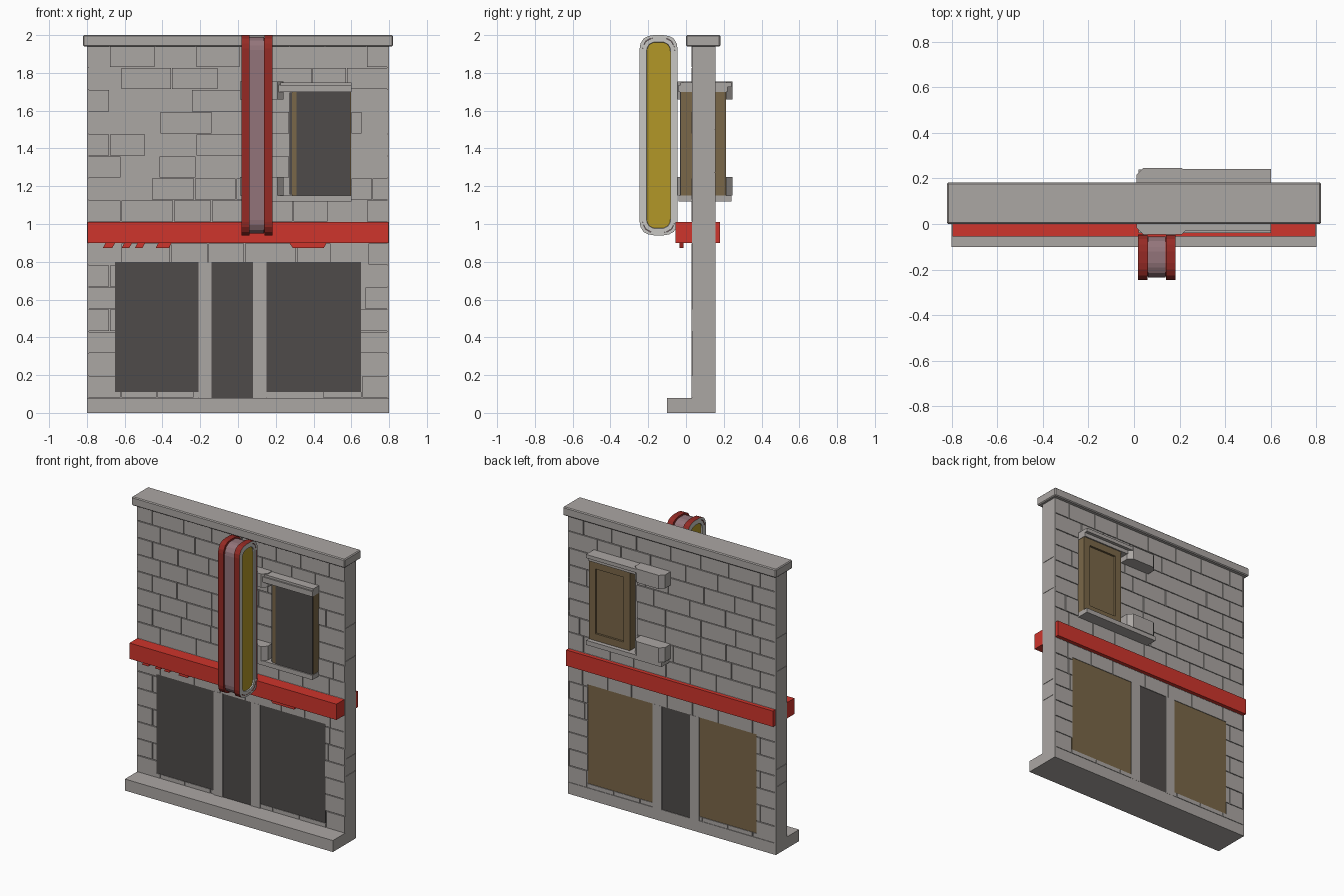
import bpy, bmesh, random

if "Cube" in bpy.data.objects:
    bpy.data.objects.remove(bpy.data.objects["Cube"])
random.seed(4)


def mat(name, r, g, b):
    m = bpy.data.materials.new(name)
    m.diffuse_color = (r, g, b, 1)
    m.use_nodes = True
    m.node_tree.nodes["Principled BSDF"].inputs["Base Color"].default_value = m.diffuse_color
    return m


STONE = mat("warm grey stone", 0.41, 0.385, 0.37)
DARK = mat("dark glass", 0.078, 0.071, 0.068)
BROWN = mat("brown wood", 0.195, 0.135, 0.065)
RED = mat("bright red", 0.62, 0.035, 0.025)
DEEP = mat("deep red", 0.30, 0.023, 0.018)
PINK = mat("dusty pink", 0.29, 0.175, 0.195)
YELLOW = mat("mustard yellow", 0.45, 0.31, 0.02)
RIM = mat("pale grey", 0.58, 0.57, 0.55)


def finish(bm, name, *mats):
    bmesh.ops.recalc_face_normals(bm, faces=bm.faces)
    me = bpy.data.meshes.new(name)
    bm.to_mesh(me)
    bm.free()
    for m in mats:
        me.materials.append(m)
    ob = bpy.data.objects.new(name, me)
    bpy.context.collection.objects.link(ob)
    return ob


def add_box(bm, x0, x1, y0, y1, z0, z1):
    vs = bmesh.ops.create_cube(bm, size=1)["verts"]
    for v in vs:
        v.co.x = x1 if v.co.x > 0 else x0
        v.co.y = y1 if v.co.y > 0 else y0
        v.co.z = z1 if v.co.z > 0 else z0
    return vs


def box(name, m, *b, bevel=0):
    bm = bmesh.new()
    add_box(bm, *b)
    if bevel:
        bmesh.ops.bevel(bm, geom=bm.edges[:], offset=bevel, segments=1, affect='EDGES')
    return finish(bm, name, m)


def subtract(rect, hole):
    """Pieces of rect (x0, x1, z0, z1) left outside hole."""
    x0, x1, z0, z1 = rect
    a0, a1, c0, c1 = hole
    if x1 <= a0 or x0 >= a1 or z1 <= c0 or z0 >= c1:
        return [rect]
    m0, m1 = max(z0, c0), min(z1, c1)
    parts = [(x0, x1, z0, c0), (x0, x1, c1, z1), (x0, a0, m0, m1), (a1, x1, m0, m1)]
    return [p for p in parts if p[1] - p[0] > 0.004 and p[3] - p[2] > 0.004]


# wall core, plinth and cornice
box("wall_core", STONE, -0.797, 0.797, 0.039, 0.146, 0.02, 1.95)
box("plinth", STONE, -0.8, 0.8, -0.10, 0.155, 0, 0.08)
box("cornice", STONE, -0.82, 0.82, 0.0, 0.182, 1.94, 2.0, bevel=0.006)

# openings: x0, x1, z0, z1
LEFT_WIN = (-0.65, -0.21, 0.11, 0.80)
DOOR = (-0.14, 0.08, 0.08, 0.80)
RIGHT_WIN = (0.15, 0.65, 0.11, 0.80)
UPPER = (0.27, 0.60, 1.15, 1.70)
PIERS = [(-0.21, -0.14, 0.08, 0.80), (0.08, 0.15, 0.08, 0.80)]

# brick courses on both faces, with openings left clear
bm = bmesh.new()
GAP = 0.0025
for z_lo, z_hi, rows in ((0.08, 0.90, 7), (1.01, 1.945, 8)):
    h = (z_hi - z_lo) / rows
    for r in range(rows):
        x = -0.8
        first = 0.12 if r % 2 else 0.18
        while x < 0.8:
            w = first if x == -0.8 else random.uniform(0.18, 0.28)
            end = x + w if x + w < 0.72 else 0.8
            pieces = [(x + (GAP if x > -0.8 else 0), end - (GAP if end < 0.8 else 0),
                       z_lo + r * h + GAP, z_lo + (r + 1) * h - GAP)]
            for hole in [LEFT_WIN, DOOR, RIGHT_WIN, UPPER] + PIERS:
                pieces = [q for p in pieces for q in subtract(p, hole)]
            d = random.uniform(0, 0.002)
            for p in pieces:
                add_box(bm, p[0], p[1], 0.030 + d, 0.042, p[2], p[3])
                add_box(bm, p[0], p[1], 0.143, 0.156 - d, p[2], p[3])
            x = end
finish(bm, "brick_courses", STONE)

# brick ends on the side faces
bm = bmesh.new()
for z0, z1 in ((0.08, 0.47), (0.474, 0.59), (0.594, 0.9), (1.01, 1.27), (1.274, 1.5), (1.504, 1.945)):
    for s in (-1, 1):
        a, b = sorted((s * 0.79, s * 0.8))
        add_box(bm, a, b, 0.031, 0.155, z0, z1)
finish(bm, "wall_ends", STONE)

# door piers
for i, p in enumerate(PIERS):
    box(f"door_pier_{i}", STONE, p[0], p[1], 0.030, 0.156, p[2], p[3])

# ground floor panes: dark outside, brown boards inside
for name, (x0, x1, z0, z1), back in (("left_window", LEFT_WIN, BROWN),
                                     ("right_window", RIGHT_WIN, BROWN),
                                     ("door", DOOR, DARK)):
    box(name + "_front", DARK, x0, x1, 0.034, 0.04, z0, z1)
    box(name + "_back", back, x0, x1, 0.145, 0.151, z0, z1)

# red band and broken trim hanging from it
box("red_band", RED, -0.796, 0.796, -0.055, 0.181, 0.90, 1.01)
box("band_wall_end", STONE, -0.8, 0.8, 0.031, 0.155, 0.899, 1.011)
bm = bmesh.new()
for x0, x1 in ((-0.70, -0.65), (-0.60, -0.56), (-0.53, -0.49), (-0.42, -0.35), (0.27, 0.47)):
    for v in add_box(bm, x0, x1, -0.035, -0.012, 0.874, 0.902):
        if v.co.z < 0.89:
            v.co.x -= 0.015 if x0 < 0 or v.co.x > 0.4 else -0.02
finish(bm, "hanging_trim", RED)

# upper window: a wooden case through the wall, dark front and raised inner frame
box("upper_window_case", BROWN, 0.285, 0.598, -0.026, 0.197, 1.15, 1.70)
box("upper_window_pane", DARK, 0.31, 0.594, -0.032, -0.025, 1.152, 1.698)
box("upper_window_jamb", DARK, 0.272, 0.30, -0.022, 0.0, 1.155, 1.695)
for i, (x0, x1, z0, z1) in enumerate(((0.285, 0.335, 1.15, 1.70), (0.55, 0.598, 1.15, 1.70),
                                      (0.335, 0.55, 1.15, 1.20), (0.335, 0.55, 1.65, 1.70))):
    box(f"upper_window_frame_{i}", BROWN, x0, x1, 0.195, 0.211, z0, z1)

# sill, lintel and the bracket blocks that carry the sign
box("window_sill", STONE, 0.02, 0.60, -0.04, 0.24, 1.12, 1.152)
box("window_lintel", STONE, 0.20, 0.60, -0.04, 0.22, 1.698, 1.735)
box("lintel_cap", STONE, 0.20, 0.60, -0.03, 0.242, 1.725, 1.75)
for name, z0, z1 in (("upper_bracket", 1.66, 1.755), ("lower_bracket", 1.15, 1.25)):
    bm = bmesh.new()
    for v in add_box(bm, 0.01, 0.24, -0.045, 0.245, z0, z1):
        pass
    tall = [e for e in bm.edges if abs(e.verts[0].co.z - e.verts[1].co.z) > 0.05]
    bmesh.ops.bevel(bm, geom=tall, offset=0.03, segments=1, affect='EDGES')
    finish(bm, name, STONE)


# hanging sign: long rounded outline in the side plane
def sign_part(name, x0, x1, inset, *mats, recess=0.0):
    half = [(0.1, 0.46), (0.096, 0.485), (0.08, 0.512), (0.055, 0.525), (0.025, 0.53)]
    quarter = [(y - inset, z - inset) for y, z in half]
    quarter[-1] = (0.025, quarter[-1][1])
    loop = quarter + [(-y, z) for y, z in reversed(quarter)]
    loop += [(-y, -z) for y, z in loop]
    bm = bmesh.new()
    rings = [[bm.verts.new((x, -0.145 + y, 1.47 + z)) for y, z in loop] for x in (x0, x1)]
    n = len(loop)
    for i in range(n):
        bm.faces.new((rings[0][i], rings[0][(i + 1) % n], rings[1][(i + 1) % n], rings[1][i]))
    caps = [bm.faces.new(r) for r in rings]
    bmesh.ops.recalc_face_normals(bm, faces=bm.faces)
    if recess:
        # pale lip around a sunken yellow panel, on both sides
        for c in caps:
            c.material_index = 1
        lip = bmesh.ops.inset_region(bm, faces=caps, thickness=0.022, use_even_offset=True)
        for f in lip["faces"]:
            f.material_index = 1
        walls = bmesh.ops.inset_region(bm, faces=caps, thickness=0.002, depth=-recess)
        for f in walls["faces"]:
            f.material_index = 1
        for c in caps:
            c.material_index = 2
    finish(bm, name, *mats)


sign_part("sign_case", 0.02, 0.18, 0.014, DEEP, RIM, YELLOW, recess=0.008)
sign_part("sign_pink_strip", 0.062, 0.138, 0.010, PINK)


# raised red hoops on either edge of the sign, open in the middle
def hoop(name, x0, x1):
    half = [(0.1, 0.46), (0.096, 0.485), (0.08, 0.512), (0.055, 0.525), (0.025, 0.53)]
    loop = half + [(-y, z) for y, z in reversed(half)]
    loop += [(-y, -z) for y, z in loop]
    bm = bmesh.new()
    n = len(loop)
    rings = []
    for x, k in ((x0, 0.86), (x0, 1), (x1, 1), (x1, 0.86)):
        dz = 0.014 if k < 1 else 0
        rings.append([bm.verts.new((x, -0.145 + y * k, 1.47 + z - (dz if z > 0 else -dz)))
                      for y, z in loop])
    for a, b in zip(rings, rings[1:] + rings[:1]):
        for i in range(n):
            f = bm.faces.new((a[i], a[(i + 1) % n], b[(i + 1) % n], b[i]))
            # outward side face is pale
            outer = (a is rings[0] and x0 < 0.1) or (a is rings[2] and x0 > 0.1)
            f.material_index = 1 if outer else 0
    finish(bm, name, DEEP, RIM)


hoop("sign_left_hoop", 0.018, 0.06)
hoop("sign_right_hoop", 0.14, 0.182)
